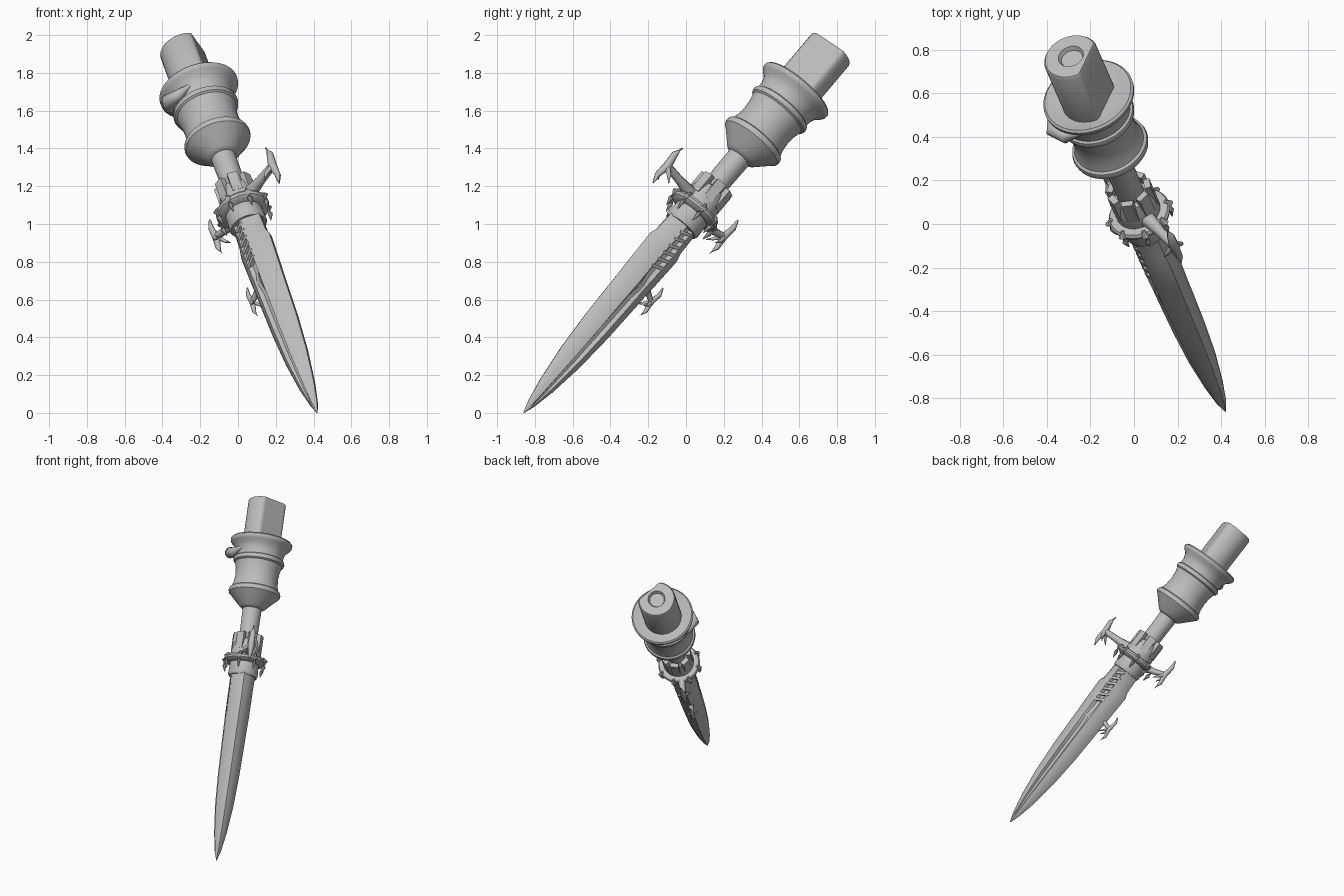
import bpy, bmesh, math
from mathutils import Matrix, Vector

if "Cube" in bpy.data.objects:
    bpy.data.objects.remove(bpy.data.objects["Cube"])

# Local frame: X = thin side of blade, Y = broad side, Z = along the weapon from tip to butt
tip, butt = Vector((0.42, -0.86, 0.0)), Vector((-0.29, 0.77, 1.93))
d = (butt - tip).normalized()
L = (butt - tip).length
n = Vector((0.80, 0.57, -0.186))
n = (n - d * n.dot(d)).normalized()
w = d.cross(n)
n, w = -n, -w
FRAME = Matrix((n, w, d)).transposed().to_4x4()
FRAME.translation = tip

grey = bpy.data.materials.new("steel grey")
grey.diffuse_color = (0.5, 0.5, 0.5, 1)
grey.use_nodes = True
grey.node_tree.nodes["Principled BSDF"].inputs["Base Color"].default_value = grey.diffuse_color


def finish(bm, name, angle=35):
    bmesh.ops.recalc_face_normals(bm, faces=bm.faces[:])
    me = bpy.data.meshes.new(name)
    bm.to_mesh(me)
    bm.free()
    ob = bpy.data.objects.new(name, me)
    bpy.context.collection.objects.link(ob)
    me.materials.append(grey)
    ob.matrix_world = FRAME
    bpy.ops.object.select_all(action='DESELECT')
    ob.select_set(True)
    bpy.context.view_layer.objects.active = ob
    bpy.ops.object.shade_smooth_by_angle(angle=math.radians(angle))
    return ob


def loft(bm, rings):
    """Skin a list of equal-length closed rings and cap both ends."""
    vs = [[bm.verts.new(p) for p in r] for r in rings]
    k = len(vs[0])
    for a, b in zip(vs, vs[1:]):
        for i in range(k):
            bm.faces.new((a[i], a[(i + 1) % k], b[(i + 1) % k], b[i]))
    bm.faces.new(vs[0][::-1])
    bm.faces.new(vs[-1])


def circle(r, z, k=40):
    return [(r * math.cos(2 * math.pi * i / k), r * math.sin(2 * math.pi * i / k), z) for i in range(k)]


def lathe(name, profile, k=40):
    bm = bmesh.new()
    loft(bm, [circle(r, z, k) for r, z in profile])
    return finish(bm, name)


def tube(bm, pts, k=8):
    """Tapered round limb through (point, radius) pairs."""
    rings = []
    for i, (p, r) in enumerate(pts):
        p = Vector(p)
        t = Vector(pts[min(i + 1, len(pts) - 1)][0]) - Vector(pts[max(i - 1, 0)][0])
        q = t.to_track_quat('Z', 'Y')
        rings.append([p + q @ Vector(c) for c in circle(r, 0, k)])
    loft(bm, rings)


def box(bm, size, loc, rot=Matrix()):
    m = rot @ Matrix.Translation(loc) @ Matrix.Diagonal((*size, 1))
    bmesh.ops.create_cube(bm, size=1, matrix=m)


# Blade: flattened section with a groove on both broad faces
def section(z, thin, wide, groove):
    q = [(0, 1), (0.4, 0.82), (0.78, 0.52), (1, 0.24), (1 - groove, 0.1)]
    right = q + [(x, -y) for x, y in q[::-1]]
    left = [(-x, y) for x, y in right[-2:0:-1]]
    return [(x * thin, y * wide, z) for x, y in right + left]


bm = bmesh.new()
loft(bm, [section(*s) for s in (
    (0.0, 0.002, 0.003, 0), (0.07, 0.022, 0.028, 0.1), (0.2, 0.042, 0.058, 0.25),
    (0.4, 0.062, 0.087, 0.3), (0.62, 0.072, 0.104, 0.3), (0.85, 0.077, 0.112, 0.25),
    (0.93, 0.078, 0.114, 0.0), (1.0, 0.08, 0.118, 0.25), (1.19, 0.082, 0.124, 0.25),
    (1.23, 0.082, 0.108, 0.25), (1.4, 0.085, 0.1, 0.2))])
finish(bm, "blade", 25)

# Slanted ribs in the grooves near the blade root
bm = bmesh.new()
for side in (-1, 1):
    for i in range(6):
        tilt = Matrix.Translation((side * 0.068, 0, 1.07 + i * 0.048)) @ Matrix.Rotation(0.45 * side, 4, 'X')
        box(bm, (0.026, 0.075, 0.018), (0, 0, 0), tilt)
finish(bm, "blade_ribs")

# Sleeve, guard ring and grip shaft
lathe("sleeve", [(0.096, 1.34), (0.104, 1.355), (0.1, 1.42), (0.106, 1.5), (0.1, 1.55), (0.086, 1.6), (0.07, 1.61)])
lathe("guard_ring", [(0.09, 1.43), (0.125, 1.435), (0.142, 1.448), (0.146, 1.462), (0.138, 1.476), (0.12, 1.48), (0.09, 1.48)])
lathe("grip_shaft", [(0.064, 1.55), (0.064, 1.7), (0.067, 1.9)], 32)

# Crown of blocks above the guard and small prongs around the ring
bm = bmesh.new()
for i in range(7):
    box(bm, (0.03, 0.055, 0.12), (0.088, 0, 1.585), Matrix.Rotation(2 * math.pi * i / 7, 4, 'Z'))
finish(bm, "crown_blocks")
bm = bmesh.new()
for i in range(8):
    a = 2 * math.pi * (i + 0.5) / 8
    c, s = math.cos(a), math.sin(a)
    tube(bm, [((r * c, r * s, z), t) for r, z, t in
              ((0.13, 1.485, 0.008), (0.148, 1.46, 0.017), (0.142, 1.42, 0.014), (0.134, 1.375, 0.003))])
finish(bm, "guard_prongs")


# Anchor-shaped hooks: curved arm with a pointed crossbar
def hook(name, side, z0, z1, r0, r1, half, thick):
    bm = bmesh.new()
    mid = (r0 + r1) / 2
    tube(bm, [((0, side * r0, z0), thick * 1.9), ((0, side * mid, z0 * 0.7 + z1 * 0.3), thick * 1.2),
              ((0, side * r1, z1), thick)])
    tube(bm, [((0, side * (r1 + o), z1 + f * half), thick * k) for f, o, k in
              ((-1, 0.0, 0.15), (-0.6, 0.012, 0.75), (0, 0.0, 1.15), (0.6, 0.012, 0.85), (1, 0.0, 0.3))])
    for x in (-1, 1):
        tube(bm, [((0, side * r1, z1), thick * 0.8), ((x * thick * 2, side * (r1 - 0.02), z1 - half * 0.35), thick * 0.5),
                  ((x * thick * 2.4, side * (r1 - 0.045), z1 - half * 0.6), thick * 0.1)])
    finish(bm, name, 50)


hook("upper_hook", 1, 1.50, 1.50, 0.08, 0.315, 0.125, 0.021)
hook("rear_hook", -1, 1.45, 1.49, 0.08, 0.25, 0.12, 0.018)
hook("lower_hook", -1, 0.97, 0.945, 0.07, 0.165, 0.1, 0.014)

# Collar: cone, waisted body and flared rim
lathe("collar", [
    (0.066, 1.835), (0.09, 1.85), (0.165, 1.93), (0.177, 1.94), (0.181, 1.955), (0.177, 1.97), (0.165, 1.978),
    (0.153, 2.02), (0.149, 2.07), (0.153, 2.12), (0.163, 2.16), (0.174, 2.168), (0.178, 2.182), (0.174, 2.195),
    (0.164, 2.202), (0.166, 2.24), (0.18, 2.275), (0.205, 2.298), (0.214, 2.31), (0.215, 2.326), (0.205, 2.336),
    (0.185, 2.33), (0.13, 2.3)], 48)

# Twisted lump on the side of the collar
bm = bmesh.new()
base = FRAME.inverted() @ Vector((-0.37, 0.43, 1.65))
a0 = math.atan2(base.y, base.x)
tube(bm, [((r * math.cos(a0 + o), r * math.sin(a0 + o), base.z + h), t) for o, r, h, t in (
    (-0.75, 0.16, 0.03, 0.01), (-0.4, 0.185, 0.02, 0.028), (0, 0.205, 0, 0.04),
    (0.35, 0.185, -0.01, 0.03), (0.75, 0.16, 0.02, 0.01))], 12)
finish(bm, "collar_lump", 60)

# Butt block: round bar with one flat side and a dished end
flat = Matrix.Rotation(math.radians(123.5), 4, 'Z')


def dee(r, cut, z):
    return [flat @ Vector((min(x, cut), y, zz)) for x, y, zz in circle(r, z, 48)]


bm = bmesh.new()
loft(bm, [dee(0.13, 0.085, 2.28), dee(0.13, 0.085, L - 0.012), dee(0.122, 0.08, L),
          dee(0.06, 0.06, L), dee(0.05, 0.05, L - 0.02)])
finish(bm, "butt_block")
